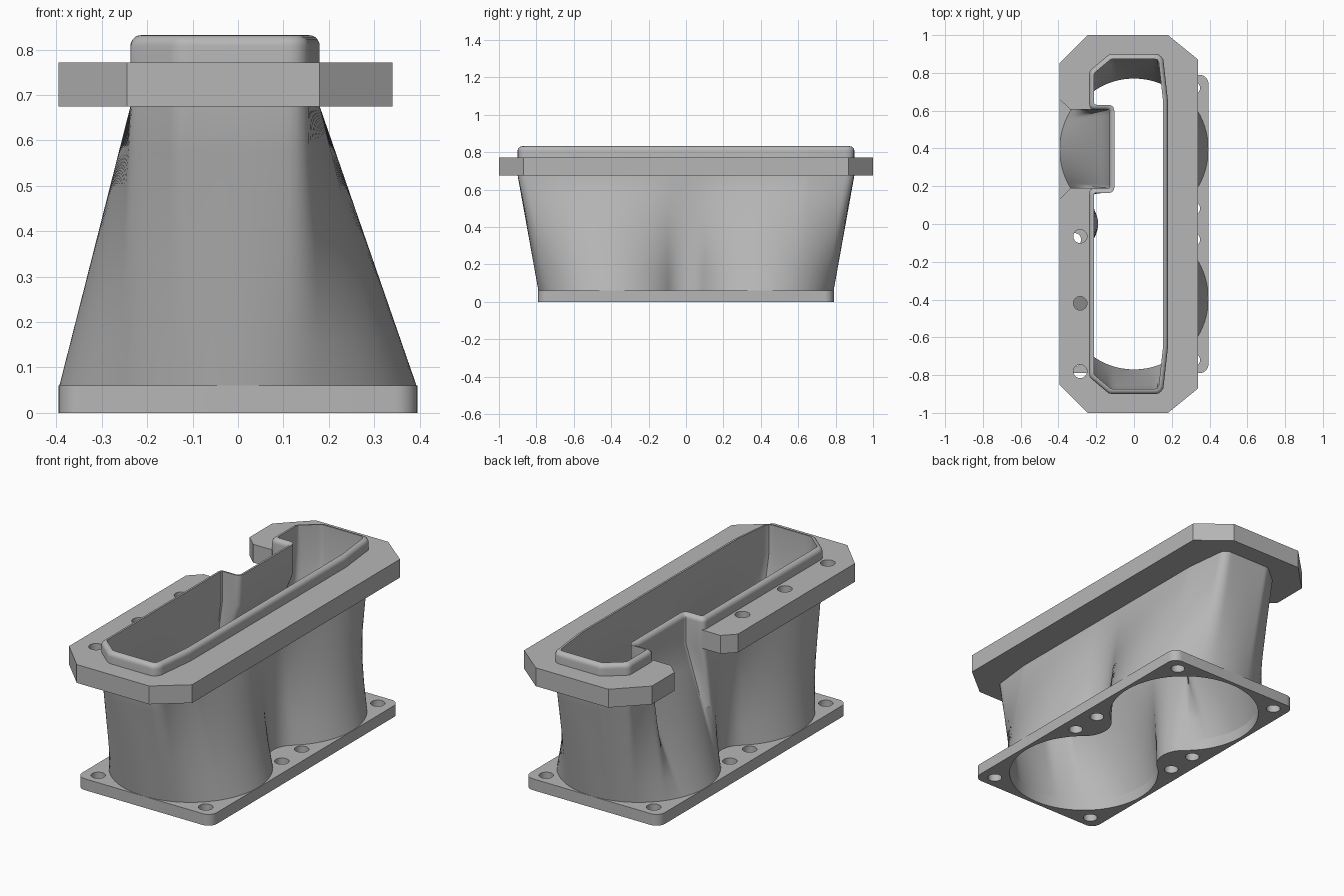
import bpy, bmesh, math
from mathutils import Vector

if "Cube" in bpy.data.objects:
    bpy.data.objects.remove(bpy.data.objects["Cube"])

grey = bpy.data.materials.new("cast_grey")
grey.use_nodes = True
COLOUR = (0.47, 0.47, 0.47, 1)
grey.diffuse_color = COLOUR
grey.node_tree.nodes["Principled BSDF"].inputs["Base Color"].default_value = COLOUR

PLATE_TOP, FLANGE_LOW, FLANGE_TOP, RIM_TOP = 0.06, 0.675, 0.772, 0.832
WALL, ROUND = 0.026, 0.024
SAMPLES = 56


def finish(name, bm):
    bmesh.ops.recalc_face_normals(bm, faces=bm.faces)
    mesh = bpy.data.meshes.new(name)
    bm.to_mesh(mesh)
    bm.free()
    mesh.materials.append(grey)
    obj = bpy.data.objects.new(name, mesh)
    bpy.context.collection.objects.link(obj)
    return obj


def prism(name, outline, low, high):
    bm = bmesh.new()
    face = bm.faces.new([bm.verts.new((x, y, low)) for x, y in outline])
    out = bmesh.ops.extrude_face_region(bm, geom=[face])
    tops = [v for v in out["geom"] if isinstance(v, bmesh.types.BMVert)]
    bmesh.ops.translate(bm, verts=tops, vec=(0, 0, high - low))
    return finish(name, bm)


def arc(cx, cy, r, start, end, n=48):
    return [Vector((cx + r * math.cos(start + (end - start) * i / n),
                    cy + r * math.sin(start + (end - start) * i / n)))
            for i in range(n + 1)]


def cut(target, cutters):
    for cutter in cutters:
        cutter.hide_render = True
        mod = target.modifiers.new("cut", "BOOLEAN")
        mod.operation, mod.solver, mod.object = "DIFFERENCE", "EXACT", cutter
        bpy.context.view_layer.objects.active = target
        bpy.ops.object.modifier_apply(modifier=mod.name)
        bpy.data.objects.remove(cutter)


def smooth(obj, degrees=32):
    bpy.ops.object.select_all(action="DESELECT")
    obj.select_set(True)
    bpy.context.view_layer.objects.active = obj
    bpy.ops.object.shade_smooth_by_angle(angle=math.radians(degrees))


def hole(x, y, r, low, high):
    return prism("hole_cutter", arc(x, y, r, 0, math.tau, 32)[:-1], low, high)


def resample(path, n):
    """Even points along a path, leaving out the last one."""
    dist = [0]
    for a, b in zip(path, path[1:]):
        dist.append(dist[-1] + (b - a).length)
    out, k = [], 0
    for i in range(n):
        d = dist[-1] * i / n
        while dist[k + 1] < d:
            k += 1
        span = dist[k + 1] - dist[k]
        out.append(path[k].lerp(path[k + 1], (d - dist[k]) / span if span else 0))
    return out


# Twin-bore outline: two circles joined by filleted necks
BORE_Y, FILLET_X = 0.395, 0.329


def twin_bore(r):
    phi = math.atan2(BORE_Y, FILLET_X)
    fillet = math.hypot(BORE_Y, FILLET_X) - r
    first = arc(0, BORE_Y, r, math.pi / 2, math.pi)
    second = arc(0, BORE_Y, r, math.pi, math.pi + phi) + arc(-FILLET_X, 0, fillet, phi, 0)[1:]
    quarter = first + second[1:]
    lower_left = [Vector((p.x, -p.y)) for p in reversed(quarter)]
    lower_right = [Vector((-p.x, -p.y)) for p in quarter]
    upper_right = [Vector((-p.x, p.y)) for p in reversed(quarter)]
    paths = [first, second, lower_left, lower_right, upper_right]
    return [p for path in paths for p in resample(path, SAMPLES)]


# Notched slot outline; anchors tie it to the bore outline
SLOT = [Vector(p) for p in (
    (0, .9), (-.13, .9), (-.237, .81), (-.237, .605), (-.13, .605), (-.13, .4),
    (-.13, .19), (-.237, .19), (-.237, 0), (-.237, -.81), (-.13, -.9), (0, -.9),
    (.13, -.9), (.155, -.875), (.18, -.65), (.18, 0), (.18, .65), (.155, .875), (.13, .9))]
ANCHORS = (0, 5, 8, 11, 15, 19)


def inset(poly, d):
    out = []
    for i, p in enumerate(poly):
        a = (p - poly[i - 1]).normalized()
        b = (poly[(i + 1) % len(poly)] - p).normalized()
        na, nb = Vector((-a.y, a.x)), Vector((-b.y, b.x))
        out.append(p + (na + nb) * d / (1 + na.dot(nb)))
    return out


def slot(d):
    poly = inset(SLOT, d)
    corners = []
    for i, p in enumerate(poly):
        a = (p - poly[i - 1]).normalized()
        b = (poly[(i + 1) % len(poly)] - p).normalized()
        turn = a.x * b.y - a.y * b.x
        if abs(turn) < 0.01:
            corners.append([p])
            continue
        r = max(0.03 - d, 0.006) if turn > 0 else 0.008 + d
        t = r * math.tan(a.angle(b) / 2)
        s, e = p - a * t, p + b * t
        corners.append([s * (1 - u) ** 2 + p * 2 * u * (1 - u) + e * u * u
                        for u in (k / 8 for k in range(9))])
    corners.append(corners[0])
    out = []
    for i, j in zip(ANCHORS, ANCHORS[1:]):
        out += resample([p for c in corners[i:j + 1] for p in c], SAMPLES)
    return out


# Hollow body and rim as one closed loop of rings
def loft(bottom, top, steps):
    low = PLATE_TOP - 0.002
    return [([a.lerp(b, k / steps) for a, b in zip(bottom, top)],
             low + (FLANGE_LOW - low) * k / steps) for k in range(steps + 1)]


rim_out, rim_in = slot(0), slot(WALL)
rings = loft(twin_bore(0.394), rim_out, 6)
for k in range(6):
    q = math.pi / 2 * k / 5
    rings.append((slot(ROUND * (1 - math.cos(q))), RIM_TOP - ROUND * (1 - math.sin(q))))
rings.append((rim_in, RIM_TOP))
rings += reversed(loft(twin_bore(0.375), rim_in, 6))
bm = bmesh.new()
loops = [[bm.verts.new((p.x, p.y, z)) for p in ring] for ring, z in rings]
for i, lower in enumerate(loops):
    upper = loops[(i + 1) % len(loops)]
    for j in range(len(lower)):
        k = (j + 1) % len(lower)
        bm.faces.new((lower[j], lower[k], upper[k], upper[j]))
smooth(finish("manifold_body", bm))

# Bottom plate with rounded corners, twin opening and bolt holes
corner = 0.05
outline = []
for i, (sx, sy) in enumerate(((1, 1), (-1, 1), (-1, -1), (1, -1))):
    outline += arc(sx * (0.395 - corner), sy * (0.79 - corner), corner,
                   i * math.pi / 2, (i + 1) * math.pi / 2, 8)
plate = prism("bottom_plate", outline, 0, PLATE_TOP)
cut(plate, [prism("bore_cutter", twin_bore(0.375), -0.1, 0.2)])
cut(plate, [hole(sx * 0.315, y, 0.035, -0.1, 0.2)
            for sx in (-1, 1) for y in (-0.72, -0.083, 0.083, 0.72)])
smooth(plate)

# Top flange wrapping the rim, open at the notch
inner = inset(SLOT, 0.012)
flange_outline = [(-.225, .19), (-.335, .19), (-.395, .13), (-.395, -.85), (-.245, -1),
                  (.18, -1), (.34, -.87), (.34, .87), (.18, 1), (-.245, 1),
                  (-.395, .85), (-.395, .66), (-.335, .605), (-.225, .605)]
flange_outline += [tuple(inner[i]) for i in (2, 1, 0, *range(18, 7, -1))]
flange = prism("top_flange", flange_outline, FLANGE_LOW, FLANGE_TOP)
cut(flange, [hole(-0.285, y, 0.036, 0.6, 0.9) for y in (-0.78, -0.42, -0.065)])
smooth(flange, 25)
